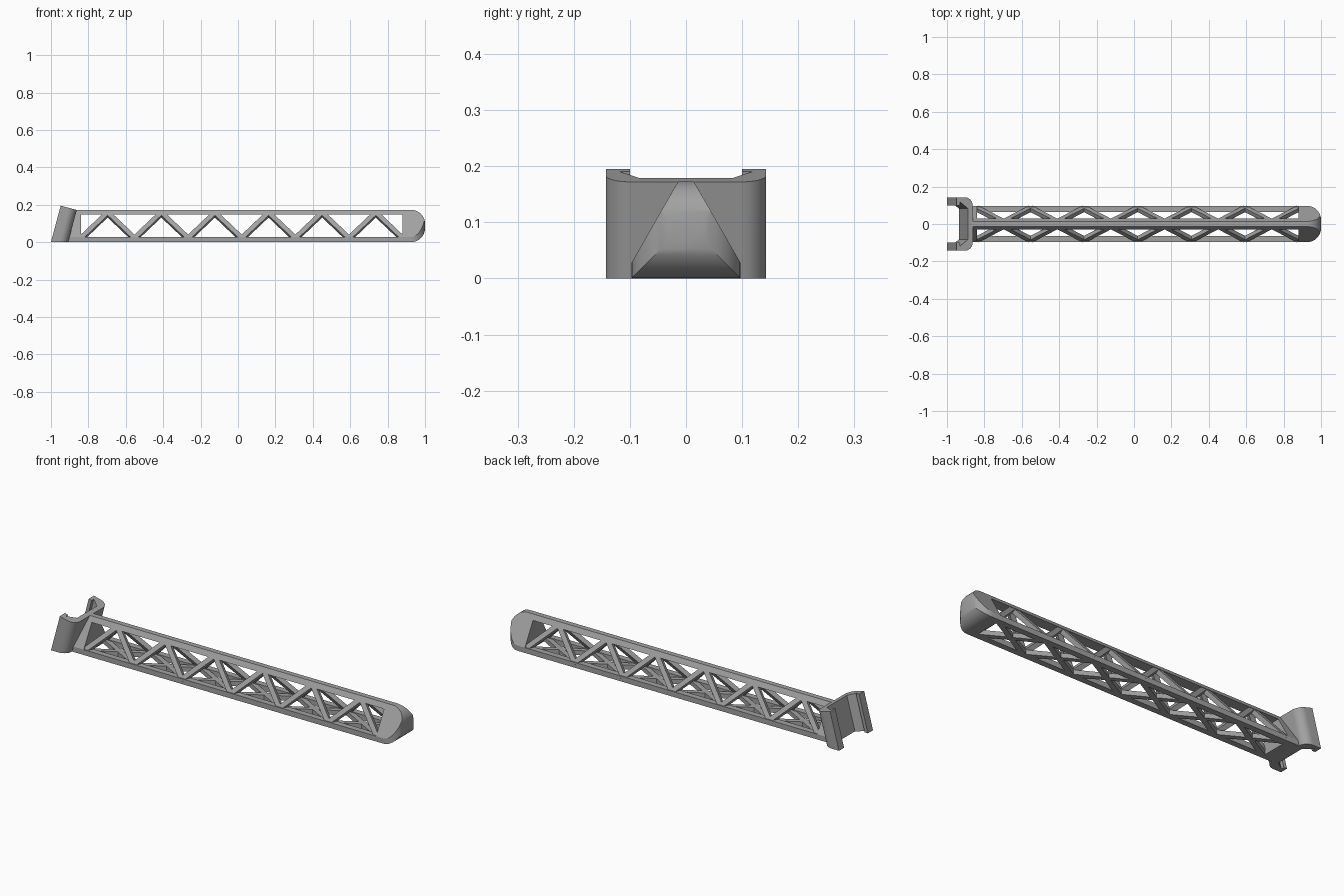
import bpy, bmesh
from math import sin, cos, pi, radians
from mathutils import Vector, Matrix

cube = bpy.data.objects.get("Cube")
if cube:
    bpy.data.objects.remove(cube)

grey = bpy.data.materials.new("grey plastic")
grey.use_nodes = True
colour = (0.36, 0.36, 0.36, 1)
grey.diffuse_color = colour
grey.node_tree.nodes["Principled BSDF"].inputs["Base Color"].default_value = colour


def prism(name, outline, sweep):
    """Sweep a closed outline of 3D points along a vector."""
    bm = bmesh.new()
    face = bm.faces.new([bm.verts.new(p) for p in outline])
    ext = bmesh.ops.extrude_face_region(bm, geom=[face])["geom"]
    bmesh.ops.translate(bm, vec=sweep, verts=[v for v in ext if isinstance(v, bmesh.types.BMVert)])
    bmesh.ops.recalc_face_normals(bm, faces=bm.faces)
    mesh = bpy.data.meshes.new(name)
    bm.to_mesh(mesh)
    bm.free()
    mesh.materials.append(grey)
    obj = bpy.data.objects.new(name, mesh)
    bpy.context.collection.objects.link(obj)
    return obj


def along_x(name, section, x0, x1):
    return prism(name, [(x0, y, z) for y, z in section], (x1 - x0, 0, 0))


def arc(cx, cy, r, a0, a1, n=10):
    return [(cx + r * cos(radians(a0 + (a1 - a0) * i / n)),
             cy + r * sin(radians(a0 + (a1 - a0) * i / n))) for i in range(n + 1)]


def smooth(obj):
    bpy.ops.object.select_all(action='DESELECT')
    obj.select_set(True)
    bpy.context.view_layer.objects.active = obj
    bpy.ops.object.shade_smooth_by_angle(angle=radians(25))


def cut(obj, tool, operation):
    """Apply a boolean and drop the cutter."""
    mod = obj.modifiers.new("cut", 'BOOLEAN')
    mod.object, mod.operation, mod.solver = tool, operation, 'EXACT'
    bpy.context.view_layer.objects.active = obj
    bpy.ops.object.modifier_apply(modifier=mod.name)
    bpy.data.objects.remove(tool)


# Overall triangular section shared by both ends
HALF, TOP, START, END, BAYS = 0.097, 0.173, -0.84, 0.88, 6
section = [(-HALF, 0), (HALF, 0), (HALF, 0.028), (0.014, TOP), (-0.014, TOP), (-HALF, 0.028)]

# Rounded nose
R = 0.075
nose = along_x("nose", section, END, 1.0)
side = [(0.8, 0)] + arc(1 - R, R, R, -90, 0) + arc(1 - R, TOP - R, R, 0, 90) + [(0.8, TOP)]
plan = [(0.8, -HALF)] + arc(1 - R, R - HALF, R, -90, 0) + arc(1 - R, HALF - R, R, 0, 90) + [(0.8, HALF)]
cut(nose, prism("side_cutter", [(x, -0.2, z) for x, z in side], (0, 0.4, 0)), 'INTERSECT')
cut(nose, prism("plan_cutter", [(x, y, -0.1) for x, y in plan], (0, 0, 0.4)), 'INTERSECT')
smooth(nose)

# Leaning clip with a dovetail channel, trimmed flat at the ground
lean = radians(15)
half_clip = [(0, 0.1), (0.018, 0.1), (0.018, 0.118), (0.062, 0.083)]
outer = [(0, 0.143)] + arc(0.089 - 0.045, 0.143 - 0.045, 0.045, 90, 0)
clip_outline = (outer + [(u, -y) for u, y in reversed(outer)]
                + [(u, -y) for u, y in half_clip] + list(reversed(half_clip)))
up = Vector((sin(lean), 0, cos(lean)))
across = Vector((cos(lean), 0, -sin(lean)))
corner = Vector((-0.948, 0, 0.195))
clip = prism("clip", [corner + across * u + Vector((0, y, 0)) for u, y in clip_outline], up * -0.3)
ground = [(-1.5, -0.5, 0), (0, -0.5, 0), (0, 0.5, 0), (-1.5, 0.5, 0)]
cut(clip, prism("ground_cutter", ground, (0, 0, -0.5)), 'DIFFERENCE')
smooth(clip)

# Triangular root plate, its back face sheared to sit inside the clip wall
root = along_x("root_plate", section, -0.92, START)
for v in root.data.vertices:
    if v.co.x < -0.9:
        v.co.x += v.co.z * sin(lean) / cos(lean)

# Three rails
for name, s in (("left_rail", 1), ("right_rail", -1)):
    along_x(name, [(s * y, z) for y, z in ((0.065, 0), (HALF, 0), (HALF, 0.028), (0.065, 0.028))], START, END)
along_x("top_rail", [(-0.014, TOP), (0.014, TOP), (0.029, 0.147), (-0.029, 0.147)], START, END)


def strut(name, a, b, normal, width=0.026, depth=0.024):
    """Rectangular bar from a to b lying in the plane with this normal."""
    a, b, n = Vector(a), Vector(b), Vector(normal).normalized()
    w = (b - a).cross(n).normalized() * width / 2
    n = n * depth / 2
    prism(name, [a + w + n, a - w + n, a - w - n, a + w - n], b - a)


# Lattice: zigzags on both slopes, crosses on the floor
pitch = (END - START) / BAYS
for i in range(BAYS):
    x0 = START + i * pitch
    x1, mid = x0 + pitch, x0 + pitch / 2
    for name, s in (("left", 1), ("right", -1)):
        for x in (x0, x1):
            strut(name + "_strut", (x, s * 0.083, 0.018), (mid, s * 0.009, 0.154), (0, s * 0.14, 0.083))
        strut("floor_strut", (x0, s * 0.08, 0.012), (x1, -s * 0.08, 0.012), (0, 0, 1))
